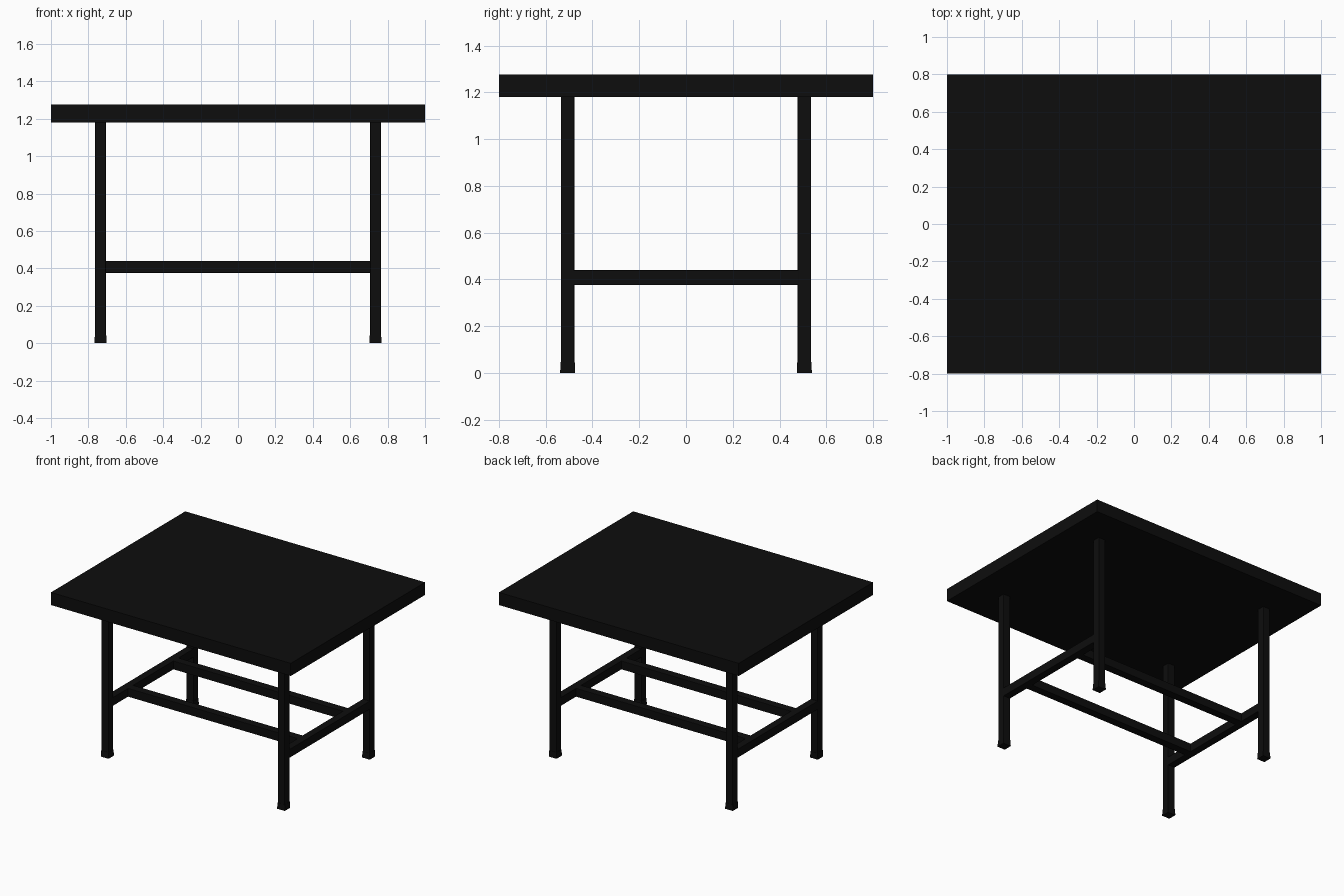
import bpy
import bmesh

old = bpy.data.objects.get("Cube")
if old:
    bpy.data.objects.remove(old, do_unlink=True)

black = bpy.data.materials.new("black")
black.use_nodes = True
COLOUR = (0.004, 0.004, 0.004, 1)
black.diffuse_color = COLOUR
black.node_tree.nodes["Principled BSDF"].inputs["Base Color"].default_value = COLOUR

LEG_X, LEG_Y = 0.735, 0.506
HALF = 0.029
RAIL_Y, RAIL_Z = 0.27, 0.408
TOP_Z, HEIGHT = 1.18, 1.275


def box(name, low, high, bevel=0.0, taper=1.0):
    """Box between two corners, with an optional narrower top and bevelled edges."""
    centre = [(a + b) / 2 for a, b in zip(low, high)]
    size = [b - a for a, b in zip(low, high)]
    bm = bmesh.new()
    bmesh.ops.create_cube(bm, size=1)
    for v in bm.verts:
        k = taper if v.co.z > 0 else 1.0
        v.co = (v.co.x * size[0] * k, v.co.y * size[1] * k, v.co.z * size[2])
    mesh = bpy.data.meshes.new(name)
    bm.to_mesh(mesh)
    bm.free()
    mesh.materials.append(black)
    obj = bpy.data.objects.new(name, mesh)
    obj.location = centre
    bpy.context.collection.objects.link(obj)
    if bevel:
        mod = obj.modifiers.new("edge_bevel", 'BEVEL')
        mod.width = bevel
        mod.segments = 2
    return obj


# Table top
box("table_top", (-1, -0.8, TOP_Z), (1, 0.8, HEIGHT))

# Square legs with slightly wider feet
for sx, side in ((1, "left"), (-1, "right")):
    for sy, end in ((-1, "front"), (1, "back")):
        x, y = sx * LEG_X, sy * LEG_Y
        box(f"{end}_{side}_leg", (x - HALF, y - HALF, 0.01),
            (x + HALF, y + HALF, TOP_Z + 0.01), bevel=0.004)
        f = HALF + 0.003
        box(f"{end}_{side}_foot", (x - f, y - f, 0), (x + f, y + f, 0.047), taper=0.95)

# Side rails between front and back legs
for sx, side in ((1, "left"), (-1, "right")):
    x = sx * LEG_X
    box(f"{side}_side_rail", (x - HALF, -LEG_Y + HALF - 0.005, RAIL_Z - 0.032),
        (x + HALF, LEG_Y - HALF + 0.005, RAIL_Z + 0.032), bevel=0.003)

# Long rails joining the side rails
for sy, end in ((-1, "front"), (1, "back")):
    y = sy * RAIL_Y
    x = LEG_X - HALF + 0.005
    box(f"{end}_long_rail", (-x, y - 0.031, RAIL_Z - 0.032),
        (x, y + 0.031, RAIL_Z + 0.032), bevel=0.003)
